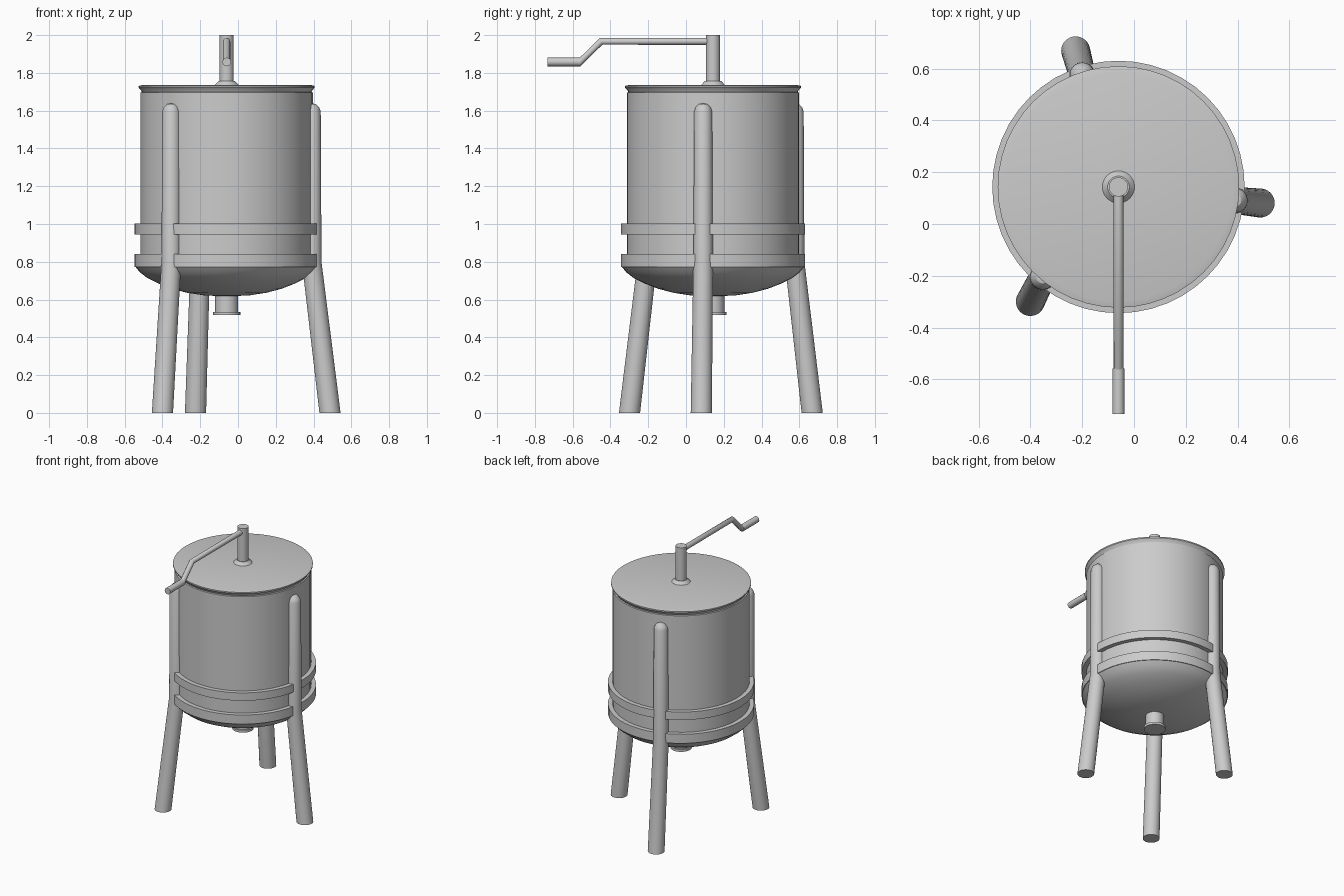
import bpy, bmesh
from math import cos, sin, tau, radians

if "Cube" in bpy.data.objects:
    bpy.data.objects.remove(bpy.data.objects["Cube"])

CX, CY = -0.06, 0.143   # tank axis


def loft(name, rings, segs):
    """Skin horizontal circles (x, y, z, radius) into a closed solid."""
    bm = bmesh.new()
    loops = []
    for x, y, z, r in rings:
        if r == 0:
            loops.append([bm.verts.new((x, y, z))])
        else:
            loops.append([bm.verts.new((x + r * cos(tau * i / segs),
                                        y + r * sin(tau * i / segs), z))
                          for i in range(segs)])
    for a, b in zip(loops, loops[1:]):
        for i in range(segs):
            j = (i + 1) % segs
            if len(a) == 1:
                bm.faces.new((a[0], b[j], b[i]))
            elif len(b) == 1:
                bm.faces.new((a[i], a[j], b[0]))
            else:
                bm.faces.new((a[i], a[j], b[j], b[i]))
    for end in (loops[0], loops[-1]):
        if len(end) > 1:
            bm.faces.new(end)
    bmesh.ops.recalc_face_normals(bm, faces=bm.faces)
    me = bpy.data.meshes.new(name)
    bm.to_mesh(me)
    bm.free()
    ob = bpy.data.objects.new(name, me)
    bpy.context.collection.objects.link(ob)
    bpy.ops.object.select_all(action='DESELECT')
    ob.select_set(True)
    bpy.context.view_layer.objects.active = ob
    bpy.ops.object.shade_smooth_by_angle(angle=radians(30))
    return ob


def lathe(name, profile, segs=48):
    return loft(name, [(CX, CY, z, r) for r, z in profile], segs)


def rod(name, points, radius):
    """Round bar along a bent path."""
    cu = bpy.data.curves.new(name, 'CURVE')
    cu.dimensions = '3D'
    cu.bevel_depth = radius
    cu.bevel_resolution = 4
    cu.use_fill_caps = True
    sp = cu.splines.new('POLY')
    sp.points.add(len(points) - 1)
    for p, co in zip(sp.points, points):
        p.co = (*co, 1)
    ob = bpy.data.objects.new(name, cu)
    bpy.context.collection.objects.link(ob)


# Tank with dished bottom
lathe("tank", [(0, 0.617), (0.12, 0.622), (0.21, 0.636), (0.29, 0.657),
               (0.36, 0.684), (0.42, 0.714), (0.46, 0.745), (0.484, 0.775),
               (0.456, 0.78), (0.456, 1.695), (0.446, 1.70), (0, 1.70)])

# Lid with flared rim
lathe("lid", [(0, 1.695), (0.448, 1.695), (0.452, 1.706), (0.466, 1.722),
              (0.466, 1.731), (0.44, 1.737), (0, 1.737)])

# Hoops around the tank
for name, z0, z1 in (("upper_band", 0.945, 1.003), ("lower_band", 0.773, 0.84)):
    lathe(name, [(0.44, z0), (0.487, z0), (0.487, z1), (0.44, z1)])

# Drain spout
lathe("drain_spout", [(0, 0.517), (0.072, 0.517), (0.072, 0.535),
                      (0.061, 0.535), (0.061, 0.65), (0, 0.65)], 32)

# Shaft and collar
lathe("shaft_collar", [(0, 1.73), (0.064, 1.735), (0.042, 1.758), (0, 1.758)], 32)
lathe("crank_shaft", [(0, 1.73), (0.037, 1.73), (0.037, 2.0), (0, 2.0)], 32)

# Crank arm and grip
rod("crank_arm", [(CX, CY, 1.967), (CX, -0.45, 1.967),
                  (CX, -0.56, 1.858), (CX, -0.60, 1.858)], 0.019)
rod("crank_grip", [(CX, -0.558, 1.858), (CX, -0.733, 1.858)], 0.023)

# Legs: splayed below the tank, upright along its wall, domed tops
for name, (ux, uy), (fx, fy) in (
        ("right_leg", (0.45, -0.052), (0.547, -0.062)),
        ("back_leg", (-0.14, 0.432), (-0.165, 0.525)),
        ("front_left_leg", (-0.293, -0.348), (-0.34, -0.442))):
    ux, uy, fx, fy = CX + ux, CY + uy, CX + fx, CY + fy
    loft(name, [(fx, fy, 0, 0.056), (ux, uy, 0.80, 0.052),
                (ux, uy, 1.595, 0.048), (ux, uy, 1.618, 0.040),
                (ux, uy, 1.634, 0.024), (ux, uy, 1.64, 0)], 32)
